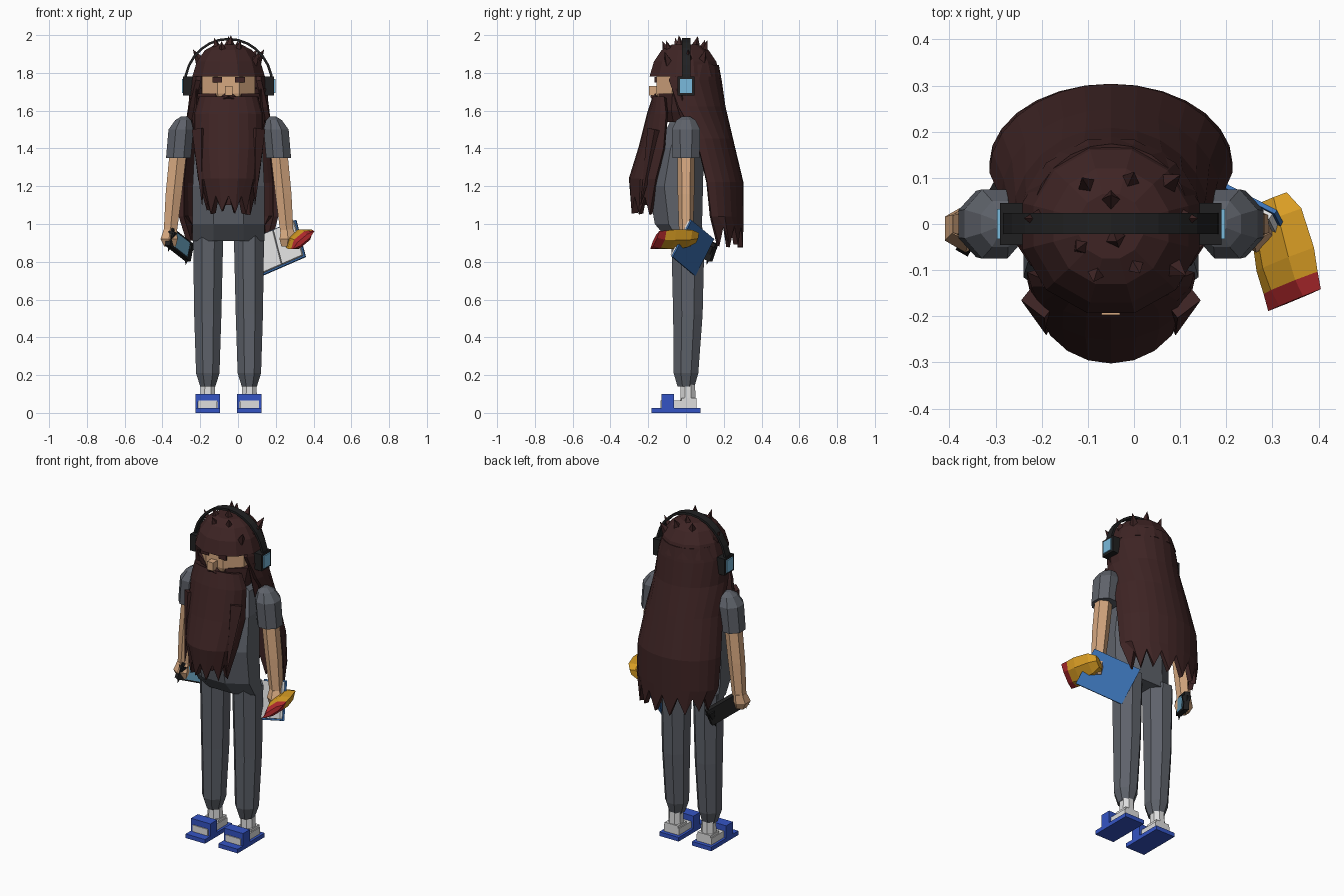
import bpy, bmesh, math, random
from mathutils import Vector, Matrix

random.seed(4)
if "Cube" in bpy.data.objects:
    bpy.data.objects.remove(bpy.data.objects["Cube"])

MID = -0.05  # centre line of the figure


def colour(name, red, green, blue):
    def linear(c):
        c /= 255
        return c / 12.92 if c < 0.04 else ((c + 0.055) / 1.055) ** 2.4
    mat = bpy.data.materials.new(name)
    value = (linear(red), linear(green), linear(blue), 1)
    mat.diffuse_color = value
    mat.use_nodes = True
    shader = next(n for n in mat.node_tree.nodes if n.type == "BSDF_PRINCIPLED")
    shader.inputs["Base Color"].default_value = value
    return mat


HAIR = colour("dark brown hair", 62, 36, 36)
CLOTH = colour("slate grey cloth", 94, 98, 106)
SKIN = colour("tan skin", 214, 168, 128)
YELLOW = colour("mustard yellow", 218, 158, 36)
RED = colour("crisp red", 180, 42, 46)
SANDAL = colour("royal blue", 52, 84, 196)
COVER = colour("book blue", 58, 112, 178)
WHITE = colour("off white", 222, 222, 222)
BLACK = colour("soft black", 32, 32, 33)
GLOW = colour("light blue", 122, 186, 220)


def finish(name, bm, *mats):
    bmesh.ops.recalc_face_normals(bm, faces=bm.faces)
    mesh = bpy.data.meshes.new(name)
    bm.to_mesh(mesh)
    bm.free()
    for mat in mats:
        mesh.materials.append(mat)
    obj = bpy.data.objects.new(name, mesh)
    bpy.context.collection.objects.link(obj)
    return obj


def loft(name, rings, *mats, closed=True):
    bm = bmesh.new()
    rows = [[bm.verts.new(p) for p in ring] for ring in rings]
    for low, high in zip(rows, rows[1:]):
        count = len(low)
        for i in range(count if closed else count - 1):
            j = (i + 1) % count
            bm.faces.new((low[i], low[j], high[j], high[i]))
    if closed:
        bm.faces.new(rows[0][::-1])
        bm.faces.new(rows[-1])
    return finish(name, bm, *mats)


def ring(x, y, z, rx, ry, sides=8):
    grow = 1 / math.cos(math.pi / sides)
    angles = [(i + 0.5) * math.tau / sides for i in range(sides)]
    return [Vector((x + rx * grow * math.cos(a), y + ry * grow * math.sin(a), z)) for a in angles]


def column(name, levels, mat, sides=8):
    # each level: x, y, z, half width, half depth
    return loft(name, [ring(*level, sides) for level in levels], mat)


def box(name, centre, size, mat):
    x, y, z = centre
    w, d, h = (s / 2 for s in size)
    return column(name, [(x, y, z - h, w, d), (x, y, z + h, w, d)], mat, 4)


def slab(name, corners, push, mat):
    return loft(name, [corners, [c + push for c in corners]], mat)


def spike(name, base, tip, radius, mat, sides=4):
    base, tip = Vector(base), Vector(tip)
    bm = bmesh.new()
    turn = (tip - base).to_track_quat("Z", "Y").to_matrix().to_4x4()
    bmesh.ops.create_cone(bm, cap_ends=True, segments=sides, radius1=radius, radius2=0.001,
                          depth=(tip - base).length,
                          matrix=Matrix.Translation((base + tip) / 2) @ turn)
    return finish(name, bm, mat)


def shell(name, levels, steps, thickness, jag):
    # each level: z, half width, half depth, centre y, start and end angle
    rings = []
    for z, rx, ry, cy, start, end in levels:
        angles = [math.radians(start + (end - start) * i / steps) for i in range(steps + 1)]
        rings.append([Vector((MID + rx * math.cos(a), cy + ry * math.sin(a), z)) for a in angles])
    for i, point in enumerate(rings[-1]):
        point.z += jag * (1 if i % 2 else random.uniform(-0.3, 0.2))
    obj = loft(name, rings, HAIR, closed=False)
    solid = obj.modifiers.new("thickness", "SOLIDIFY")
    solid.thickness = thickness
    solid.offset = 0
    return obj


# Torso with round belly
column("torso", [(MID, 0, 0.91, 0.19, 0.09), (MID, -0.04, 1, 0.19, 0.125),
                 (MID, -0.055, 1.2, 0.19, 0.145), (MID, -0.03, 1.4, 0.18, 0.125),
                 (MID, 0, 1.53, 0.15, 0.09), (MID, 0, 1.6, 0.07, 0.06)], CLOTH)

# Limbs, footwear and headphone cups on both sides
for side, word in ((1, "left"), (-1, "right")):
    def at(offset):
        return MID + side * offset
    leg = at(0.11)
    column(word + "_trouser_leg", [(leg, 0, 0.14, 0.04, 0.045), (leg, 0, 0.21, 0.062, 0.065),
                                   (leg, 0.01, 0.52, 0.072, 0.078),
                                   (at(0.108), 0.01, 0.94, 0.08, 0.088)], CLOTH)
    column(word + "_sock", [(leg, 0.01, 0.02, 0.042, 0.042), (leg, 0.01, 0.15, 0.038, 0.038)], WHITE)
    box(word + "_sock_foot", (leg, -0.04, 0.045), (0.1, 0.19, 0.04), WHITE)
    box(word + "_sock_heel", (leg, 0.015, 0.05), (0.09, 0.08, 0.06), WHITE)
    box(word + "_sandal_sole", (leg, -0.052, 0.0125), (0.13, 0.26, 0.025), SANDAL)
    box(word + "_sandal_strap", (leg, -0.097, 0.08), (0.13, 0.065, 0.04), SANDAL)
    for edge in (-1, 1):
        box(word + "_strap_side", (leg + edge * 0.058, -0.097, 0.045), (0.014, 0.065, 0.05), SANDAL)
    column(word + "_sleeve", [(at(0.265), 0, 1.35, 0.066, 0.072), (at(0.252), 0, 1.5, 0.066, 0.075),
                              (at(0.24), 0, 1.55, 0.042, 0.05), (at(0.235), 0, 1.57, 0.015, 0.02)], CLOTH)
    column(word + "_arm", [(at(0.31), 0, 0.94, 0.034, 0.032), (at(0.29), 0, 1.16, 0.043, 0.038),
                           (at(0.265), 0, 1.4, 0.045, 0.04)], SKIN, 6)
    column(word + "_hand", [(at(0.31), -0.01, 0.88, 0.03, 0.03), (at(0.315), -0.01, 0.92, 0.045, 0.045),
                            (at(0.31), 0, 0.97, 0.034, 0.034)], SKIN, 6)
    box(word + "_ear_cup", (at(0.215), 0, 1.73), (0.05, 0.09, 0.1), BLACK)
    box(word + "_ear_light", (at(0.243), 0, 1.73), (0.009, 0.064, 0.075), GLOW)
    # Face features and loose locks
    box(word + "_eye", (at(0.06), -0.161, 1.763), (0.052, 0.009, 0.028), HAIR)
    spike(word + "_moustache", (at(0), -0.165, 1.675), (at(0.11), -0.15, 1.62), 0.025, HAIR)
    spike(word + "_beard_lock", (at(0.15), -0.16, 1.5), (at(0.14), -0.24, 1.1), 0.045, HAIR)
    spike(word + "_shoulder_lock", (at(0.17), -0.03, 1.72), (at(0.17), 0.02, 1.4), 0.045, HAIR)

# Head
column("head", [(MID, -0.02, 1.58, 0.1, 0.1), (MID, -0.015, 1.69, 0.14, 0.14),
                (MID, -0.015, 1.86, 0.14, 0.14)], SKIN)
column("jaw_beard", [(MID, -0.03, 1.54, 0.12, 0.09), (MID, -0.03, 1.6, 0.15, 0.115),
                     (MID, -0.02, 1.69, 0.165, 0.125)], HAIR)
box("nose", (MID, -0.172, 1.705), (0.04, 0.05, 0.05), SKIN)
box("mouth", (MID, -0.152, 1.64), (0.07, 0.03, 0.03), SKIN)

# Hair: cap, tufts, long back and beard
cap = [(1.78, 0.192, 0.188), (1.86, 0.168, 0.165), (1.92, 0.125, 0.125), (1.95, 0.07, 0.07)]
column("hair_cap", [(MID, -0.005, z, rx, ry) for z, rx, ry in cap], HAIR, 12)
tufts = [(-0.1, 0.08), (-0.01, 0.09), (0.07, 0.085), (0.1, 0.01), (-0.11, -0.045), (-0.04, -0.03),
         (-0.08, -0.1), (0, -0.085), (0.08, -0.09), (-0.2, 0.01), (-0.05, 0.05)]
for x, y in tufts:
    away = Vector((x - MID, y, 0))
    height = 1.75 + 0.2 * math.sqrt(max(0.05, 1 - (away.length / 0.19) ** 2))
    base = Vector((x, y, height - 0.01))
    spike("hair_tuft", base, base + Vector((away.x * 0.25, away.y * 0.25, 0.06)), 0.027, HAIR)
shell("long_back_hair", [(1.84, 0.16, 0.16, 0, -15, 195), (1.76, 0.185, 0.175, 0, -30, 210),
                         (1.62, 0.2, 0.185, 0.01, -15, 195), (1.45, 0.225, 0.18, 0.055, 0, 180),
                         (1.22, 0.25, 0.18, 0.11, 0, 180), (1.04, 0.25, 0.16, 0.13, 0, 180),
                         (0.9, 0.21, 0.12, 0.17, 0, 180)], 14, 0.028, 0.09)
shell("long_beard", [(1.67, 0.14, 0.05, -0.11, 180, 360), (1.58, 0.165, 0.09, -0.1, 180, 360),
                     (1.4, 0.165, 0.12, -0.115, 180, 360), (1.24, 0.145, 0.13, -0.155, 180, 360),
                     (1.07, 0.1, 0.09, -0.185, 180, 360)], 10, 0.035, 0.08)
column("beard_core", [(MID, -0.23, 1.1, 0.05, 0.03), (MID, -0.215, 1.25, 0.12, 0.055),
                      (MID, -0.175, 1.42, 0.14, 0.05), (MID, -0.14, 1.6, 0.13, 0.03)], HAIR)

# Headphone band
band = []
for i in range(15):
    a = math.pi * i / 14
    band.append([Vector((MID + (0.225 + r) * math.cos(a), y, 1.735 + (0.238 + r) * math.sin(a)))
                 for r, y in ((0, -0.022), (0.013, -0.022), (0.013, 0.024), (0, 0.024))])
loft("headphone_band", band, BLACK)

# Open book in the left hand
top, bottom = Vector((0.31, 0.03, 1.02)), Vector((0.36, -0.07, 0.825))
across = Vector((-0.23, 0.12, -0.1))
facing = across.cross(bottom - top).normalized()
slab("book_cover", [top, bottom, bottom + across, top + across], facing * 0.01, COVER)
for start, end in ((0.03, 0.49), (0.51, 0.97)):
    def page(along, down):
        return top + across * along + (bottom - top) * down + facing * 0.01
    slab("book_pages", [page(start, 0.04), page(start, 0.96), page(end, 0.96), page(end, 0.04)],
         facing * 0.014, WHITE)

# Snack bag in the left hand, last section red
tail, front = Vector((0.298, 0.055, 0.925)), Vector((0.348, -0.165, 0.915))
wide = Vector((0.12, 0.05, 0.1)).normalized()
thick = wide.cross(front - tail).normalized()
sections = []
for along, half, depth in ((0, 0.045, 0.018), (0.2, 0.075, 0.034), (0.6, 0.085, 0.036),
                           (0.83, 0.08, 0.028), (1, 0.078, 0.012)):
    hub = tail.lerp(front, along)
    sections.append([hub + wide * half * u + thick * depth * v for u, v in
                     ((1, 0), (0.45, 1), (-0.45, 1), (-1, 0), (-0.45, -1), (0.45, -1))])
bag = loft("snack_bag", sections, YELLOW, RED)
for face in bag.data.polygons:
    if (face.center - tail).dot(front - tail) / (front - tail).length_squared > 0.85:
        face.material_index = 1

# Handheld game device in the right hand
hub = Vector((-0.31, 0.05, 0.89))
length = Vector((0.45, 0.8, -0.35)).normalized()
normal = length.cross(Vector((0, 0, 1))).normalized()
rise = normal.cross(length)


def panel(u, v, lift):
    return [hub + length * u * a + rise * v * b + normal * lift
            for a, b in ((1, 1), (-1, 1), (-1, -1), (1, -1))]


slab("device_body", panel(0.12, 0.05, -0.015), normal * 0.03, BLACK)
slab("device_screen", panel(0.075, 0.04, 0.015), normal * 0.004, GLOW)
for end in (-1, 1):
    grip = hub + length * end * 0.1
    spike("device_grip", grip + rise * 0.03, grip - rise * 0.075, 0.03, BLACK, 6)
